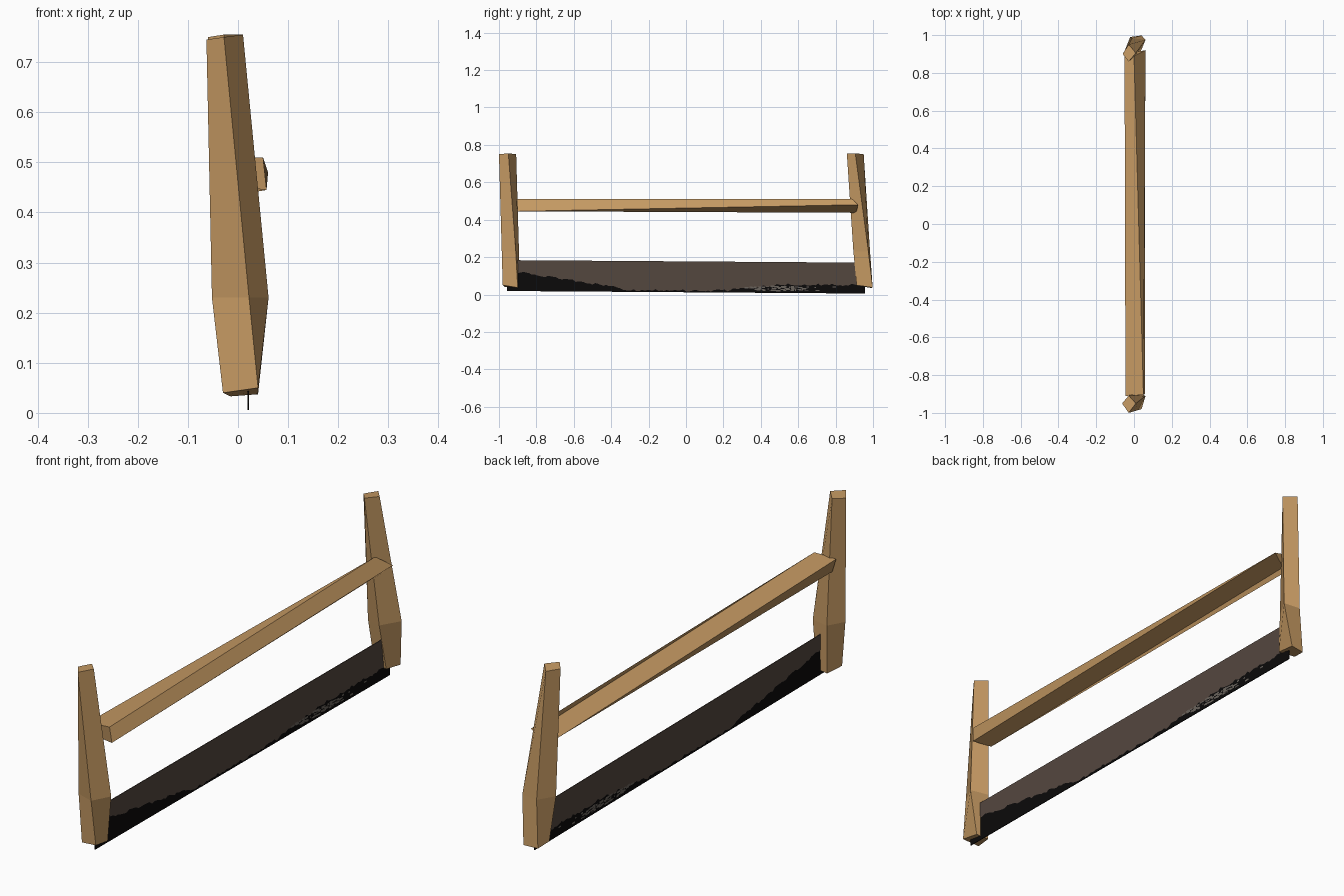
import bpy
import bmesh
import random

random.seed(4)

# Remove the default object
default = bpy.data.objects.get("Cube")
if default:
    bpy.data.objects.remove(default, do_unlink=True)


def linear(hex_code):
    """Convert a display hex colour to linear RGBA."""
    channels = [int(hex_code[i:i + 2], 16) / 255 for i in (0, 2, 4)]
    return [c / 12.92 if c < 0.04 else ((c + 0.055) / 1.055) ** 2.4
            for c in channels] + [1.0]


def make_material(name, hex_code):
    material = bpy.data.materials.new(name)
    material.use_nodes = True
    colour = linear(hex_code)
    material.diffuse_color = colour
    shader = material.node_tree.nodes["Principled BSDF"]
    shader.inputs["Base Color"].default_value = colour
    shader.inputs["Roughness"].default_value = 0.8
    return material


wood = make_material("tan_wood", "c69a63")
steel = make_material("brown_steel", "54473f")
black = make_material("black_edge", "0b0a0a")
grey = make_material("worn_grey", "6a635c")


def finish(name, bm, materials):
    """Turn a bmesh into a flat shaded object."""
    bmesh.ops.recalc_face_normals(bm, faces=bm.faces)
    mesh = bpy.data.meshes.new(name)
    bm.to_mesh(mesh)
    bm.free()
    for material in materials:
        mesh.materials.append(material)
    obj = bpy.data.objects.new(name, mesh)
    bpy.context.collection.objects.link(obj)
    return obj


def loft(name, rings, material):
    """Skin a row of four-cornered cross-sections and cap both ends."""
    bm = bmesh.new()
    loops = [[bm.verts.new(p) for p in ring] for ring in rings]
    for low, high in zip(loops, loops[1:]):
        for i in range(4):
            j = (i + 1) % 4
            bm.faces.new((low[i], low[j], high[j], high[i]))
    bm.faces.new(loops[0])
    bm.faces.new(loops[-1])
    return finish(name, bm, [material])


# Twisted end posts: corners run left, front, right, back
loft("front_post", [
    [(-0.03, -0.97, 0.04), (0.04, -0.98, 0.05),
     (0.038, -0.9, 0.037), (-0.015, -0.895, 0.033)],
    [(-0.052, -0.96, 0.23), (0.022, -0.985, 0.23),
     (0.061, -0.91, 0.23), (-0.015, -0.893, 0.23)],
    [(-0.063, -0.95, 0.745), (-0.028, -1.0, 0.75),
     (0.01, -0.95, 0.755), (-0.028, -0.908, 0.75)],
], wood)

loft("rear_post", [
    [(-0.03, 0.93, 0.045), (0.035, 0.912, 0.05),
     (0.04, 0.998, 0.037), (-0.02, 0.99, 0.035)],
    [(-0.05, 0.915, 0.23), (0.015, 0.895, 0.23),
     (0.061, 0.975, 0.23), (-0.01, 0.984, 0.23)],
    [(-0.06, 0.9, 0.75), (-0.028, 0.86, 0.755),
     (0.01, 0.905, 0.755), (-0.028, 0.95, 0.75)],
], wood)

# Twisted crossbar: flat on top at the front, diamond at the rear
loft("crossbar", [
    [(-0.045, -0.91, 0.505), (0.05, -0.905, 0.51),
     (0.057, -0.9, 0.445), (-0.035, -0.9, 0.455)],
    [(-0.05, 0.9, 0.465), (0.0, 0.89, 0.51),
     (0.06, 0.92, 0.48), (0.012, 0.91, 0.437)],
], wood)


# Thin blade with a ragged dark lower edge
BLADE_X, HALF, COLUMNS = 0.02, 0.0015, 130


def blade_floor(y):
    return 0.012 - 0.007 * y


def dark_height(y):
    """Height of the dark band, tallest at the ends."""
    if y < -0.35:
        height = 0.02 + 0.09 * (-0.35 - y) / 0.6
    elif y < 0.2:
        height = 0.01
    else:
        height = 0.01 + 0.035 * min(1, (y - 0.2) / 0.3)
    return height + random.uniform(-0.006, 0.006)


bm = bmesh.new()
stations = []
for i in range(COLUMNS + 1):
    y = -0.957 + 1.914 * i / COLUMNS
    floor = blade_floor(y)
    heights = (floor, floor + dark_height(y), 0.177 - 0.007 * y)
    stations.append([[bm.verts.new((BLADE_X + side * HALF, y, z))
                      for z in heights] for side in (-1, 1)])
for near, far in zip(stations, stations[1:]):
    for side in (0, 1):
        for row in (0, 1):
            face = bm.faces.new((near[side][row], far[side][row],
                                 far[side][row + 1], near[side][row + 1]))
            face.material_index = 1 - row
    for row, slot in ((0, 1), (2, 0)):
        face = bm.faces.new((near[0][row], far[0][row],
                             far[1][row], near[1][row]))
        face.material_index = slot
for end in (stations[0], stations[-1]):
    for row in (0, 1):
        face = bm.faces.new((end[0][row], end[1][row],
                             end[1][row + 1], end[0][row + 1]))
        face.material_index = 1 - row
finish("saw_blade", bm, [steel, black])

# Worn flecks along the dark edge, on both sides of the blade
bm = bmesh.new()
for _ in range(70):
    y = random.gauss(0.5, 0.1)
    z = blade_floor(y) + random.uniform(0.012, 0.035)
    w, h = random.uniform(0.003, 0.012), random.uniform(0.002, 0.004)
    for side in (-1, 1):
        x = BLADE_X + side * (HALF + 0.0008)
        bm.faces.new([bm.verts.new((x, y + a * w * side, z + b * h))
                      for a, b in ((-1, -1), (1, -1), (1, 1), (-1, 1))])
finish("blade_flecks", bm, [grey])
